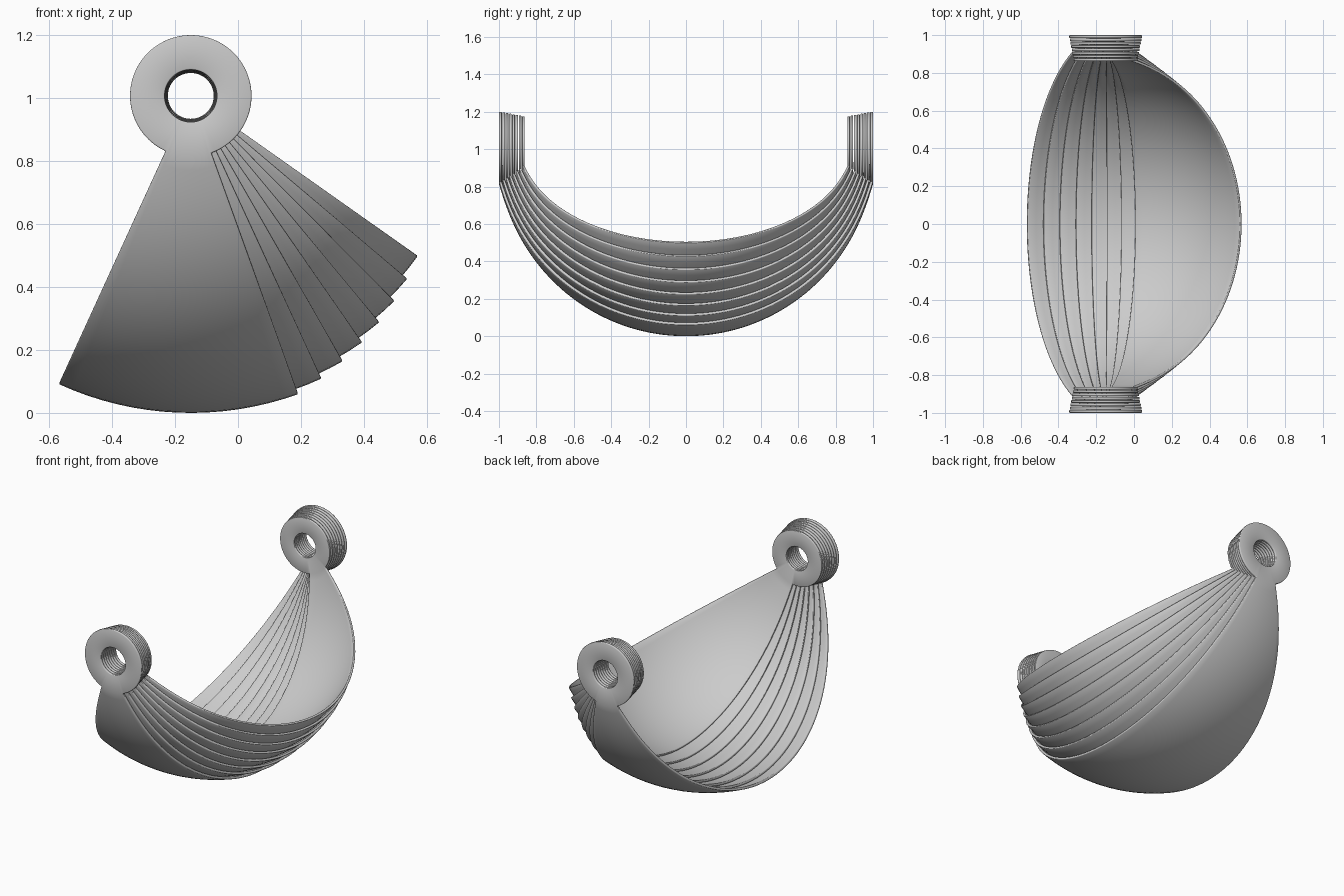
import bpy, bmesh, math

if "Cube" in bpy.data.objects:
    bpy.data.objects.remove(bpy.data.objects["Cube"])

PX, PZ = -0.15, 1.007           # hinge axis position
R, RING, HOLE = 1.007, 0.193, 0.083
A0, A1 = -24.6, 19.8            # angular span of one blade
THICK, STEP, TURN, COUNT = 0.0152, 0.0177, 5.0, 8
NA, NR, NP = 16, 80, 64         # blade columns, remaining ring columns, blade rows


def point(polar, ang, s):
    """Point on the blade: nearly spherical, flaring to a flat ring at the poles."""
    rho = R * math.sin(polar)
    y = R * math.cos(polar)
    lip = 1.0 - math.sqrt(R * R - RING * RING)
    y += math.copysign(lip * math.exp(-(rho - RING) / 0.12), y) if abs(y) > 0.01 else 0
    return (PX + s * rho * math.sin(ang), s * y, PZ - s * rho * math.cos(ang))


def make_blade(i):
    s = 1 - STEP * i
    turn = TURN * i
    a = [math.radians(A0 + turn + (A1 - A0) * j / NA) for j in range(NA + 1)]
    rest = [math.radians(A1 + turn + (360 - A1 + A0) * j / NR) for j in range(1, NR)]
    bm = bmesh.new()
    # curved gore between the two hinge rings
    p0 = math.asin(RING / R)
    rows = []
    for k in range(NP + 1):
        p = p0 + (math.pi - 2 * p0) * k / NP
        rows.append([bm.verts.new(point(p, t, s)) for t in a])
    for k in range(NP):
        for j in range(NA):
            bm.faces.new((rows[k][j], rows[k][j + 1], rows[k + 1][j + 1], rows[k + 1][j]))
    # flat hinge ring at each end, sharing its edge with the gore
    for row, y in ((rows[0], s), (rows[-1], -s)):
        def circle(r, angles):
            return [bm.verts.new((PX + s * r * math.sin(t), y, PZ - s * r * math.cos(t)))
                    for t in angles]
        outer = row + circle(RING, rest)
        inner = circle(HOLE, a + rest)
        n = len(outer)
        for j in range(n):
            k = (j + 1) % n
            bm.faces.new((outer[j], outer[k], inner[k], inner[j]))
    # outward normals
    bmesh.ops.recalc_face_normals(bm, faces=bm.faces)
    bm.normal_update()
    f = max(bm.faces, key=lambda q: q.calc_center_median().y)
    if f.normal.y < 0:
        bmesh.ops.reverse_faces(bm, faces=bm.faces)
    me = bpy.data.meshes.new(f"blade_{i + 1}")
    bm.to_mesh(me)
    bm.free()
    ob = bpy.data.objects.new(f"blade_{i + 1}", me)
    bpy.context.collection.objects.link(ob)
    # thickness and softened rims
    sol = ob.modifiers.new("thickness", 'SOLIDIFY')
    sol.thickness = THICK * s
    sol.offset = -1
    bev = ob.modifiers.new("soft_edges", 'BEVEL')
    bev.width = 0.004 * s
    bev.segments = 2
    bev.limit_method = 'ANGLE'
    bev.angle_limit = math.radians(45)
    bpy.ops.object.select_all(action='DESELECT')
    ob.select_set(True)
    bpy.context.view_layer.objects.active = ob
    bpy.ops.object.shade_smooth_by_angle(angle=math.radians(40))


# nested fan of blades, each slightly smaller and turned further
for i in range(COUNT):
    make_blade(i)
